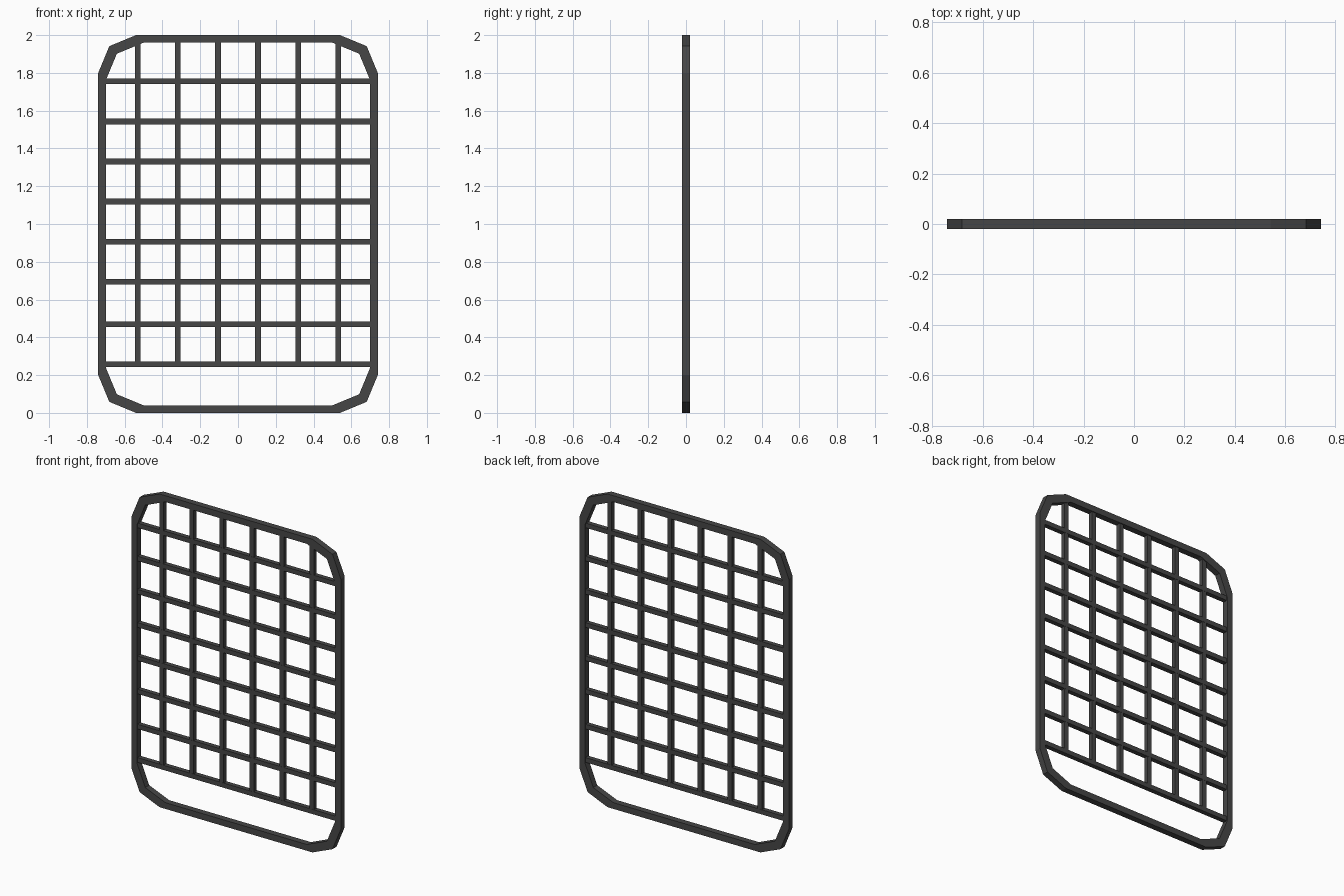
import bpy, bmesh, math

if "Cube" in bpy.data.objects:
    bpy.data.objects.remove(bpy.data.objects["Cube"])

metal = bpy.data.materials.new("dark grey metal")
metal.diffuse_color = (0.062, 0.062, 0.062, 1)
metal.use_nodes = True
metal.node_tree.nodes["Principled BSDF"].inputs["Base Color"].default_value = metal.diffuse_color


def finish(bm, name):
    bmesh.ops.recalc_face_normals(bm, faces=bm.faces)
    mesh = bpy.data.meshes.new(name)
    bm.to_mesh(mesh)
    bm.free()
    mesh.materials.append(metal)
    obj = bpy.data.objects.new(name, mesh)
    bpy.context.collection.objects.link(obj)
    return obj


def outline(half_w, half_h, r):
    """Rectangle around z = 1 with two-segment rounded corners."""
    pts = []
    for k, (sx, sz) in enumerate([(1, 1), (-1, 1), (-1, -1), (1, -1)]):
        for step in range(3):
            a = math.radians(90 * k + 45 * step)
            pts.append((sx * (half_w - r) + r * math.cos(a),
                        1 + sz * (half_h - r) + r * math.sin(a)))
    return pts


def bar(name, x, z, sx, sz, depth):
    bm = bmesh.new()
    bmesh.ops.create_cube(bm, size=1)
    for v in bm.verts:
        v.co = (x + v.co.x * sx, v.co.y * depth, z + v.co.z * sz)
    return finish(bm, name)


# Outer frame: four rings joined into a closed band
outer, inner = outline(0.74, 1.0, 0.2), outline(0.70, 0.96, 0.2)
bm = bmesh.new()
rings = [[bm.verts.new((x, y, z)) for x, z in pts]
         for pts, y in ((outer, -0.02), (outer, 0.02), (inner, 0.02), (inner, -0.02))]
n = len(outer)
for i in range(4):
    a, b = rings[i], rings[(i + 1) % 4]
    for j in range(n):
        k = (j + 1) % n
        bm.faces.new((a[j], a[k], b[k], b[j]))
finish(bm, "outer_frame")

# Horizontal bars
T = 0.03
for i, z in enumerate((0.257, 0.47, 0.694, 0.906, 1.119, 1.331, 1.543, 1.755)):
    bar(f"horizontal_bar_{i + 1}", 0, z, 1.42, T, T)

# Vertical bars, stopping at the lowest horizontal bar
for i in range(6):
    x = (i - 2.5) * 0.2125
    bar(f"vertical_bar_{i + 1}", x, (0.257 + 1.975) / 2, T, 1.975 - 0.257, T - 0.002)
